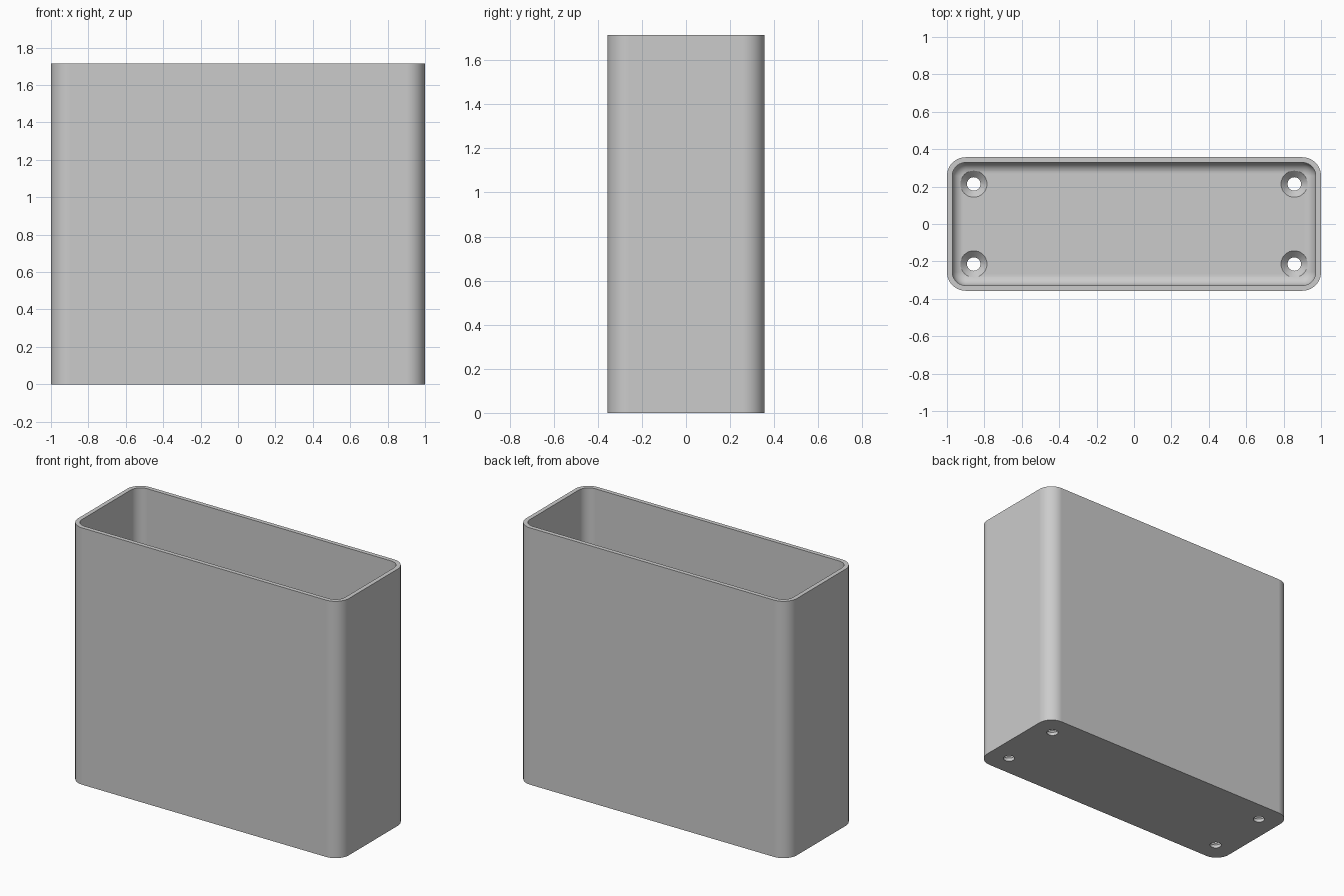
import bpy, bmesh
from math import sin, cos, pi

cube = bpy.data.objects.get("Cube")
if cube:
    bpy.data.objects.remove(cube)

HALF_X, HALF_Y, HEIGHT = 1.0, 0.357, 1.714
WALL, FLOOR = 0.0286, 0.057
CORNER, FILLET = 0.1, 0.06
STEPS = 10

grey = bpy.data.materials.new("grey")
grey.use_nodes = True
colour = (0.6, 0.6, 0.6, 1)
grey.diffuse_color = colour
grey.node_tree.nodes["Principled BSDF"].inputs["Base Color"].default_value = colour


def rounded_ring(inset, z):
    """Rounded rectangle, moved inward from the outer wall by inset."""
    r = CORNER - inset
    cx, cy = HALF_X - CORNER, HALF_Y - CORNER
    ring = []
    for i, (sx, sy) in enumerate([(1, 1), (-1, 1), (-1, -1), (1, -1)]):
        for k in range(STEPS + 1):
            a = (i + k / STEPS) * pi / 2
            ring.append((sx * cx + r * cos(a), sy * cy + r * sin(a), z))
    return ring


def circle_ring(x, y, r, z, sides=32):
    return [(x + r * cos(2 * pi * k / sides), y + r * sin(2 * pi * k / sides), z)
            for k in range(sides)]


def add_loft(bm, rings):
    """Skin a stack of rings and cap both ends."""
    loops = [[bm.verts.new(p) for p in ring] for ring in rings]
    n = len(loops[0])
    for low, high in zip(loops, loops[1:]):
        for k in range(n):
            j = (k + 1) % n
            bm.faces.new((low[k], low[j], high[j], high[k]))
    bm.faces.new(loops[0][::-1])
    bm.faces.new(loops[-1])


def make_object(name, bm):
    bmesh.ops.recalc_face_normals(bm, faces=bm.faces)
    mesh = bpy.data.meshes.new(name)
    bm.to_mesh(mesh)
    bm.free()
    mesh.materials.append(grey)
    obj = bpy.data.objects.new(name, mesh)
    bpy.context.collection.objects.link(obj)
    return obj


# Open box: outer wall, rim, inner wall, then the rounded edge of the floor
rings = [rounded_ring(0, 0), rounded_ring(0, HEIGHT), rounded_ring(WALL, HEIGHT)]
for k in range(9):
    a = k / 8 * pi / 2
    rings.append(rounded_ring(WALL + FILLET * (1 - cos(a)),
                              FLOOR + FILLET * (1 - sin(a))))
bm = bmesh.new()
add_loft(bm, rings)
box = make_object("open_box", bm)

# Four countersunk screw holes through the floor
bm = bmesh.new()
for x in (-0.857, 0.857):
    for y in (-0.214, 0.214):
        add_loft(bm, [circle_ring(x, y, r, z) for r, z in
                      [(0.036, -0.05), (0.036, 0.022), (0.071, FLOOR), (0.071, 0.2)]])
cutter = make_object("screw_hole_cutter", bm)
cutter.hide_render = True

cut = box.modifiers.new("screw_holes", "BOOLEAN")
cut.operation = "DIFFERENCE"
cut.solver = "EXACT"
cut.object = cutter

bpy.ops.object.select_all(action="DESELECT")
box.select_set(True)
bpy.context.view_layer.objects.active = box
bpy.ops.object.modifier_apply(modifier=cut.name)
bpy.data.objects.remove(cutter)

# Smooth corners with crisp rims and flat walls
bpy.ops.object.shade_smooth_by_angle(angle=pi / 6)
weighted = box.modifiers.new("flat_walls", "WEIGHTED_NORMAL")
weighted.keep_sharp = True
